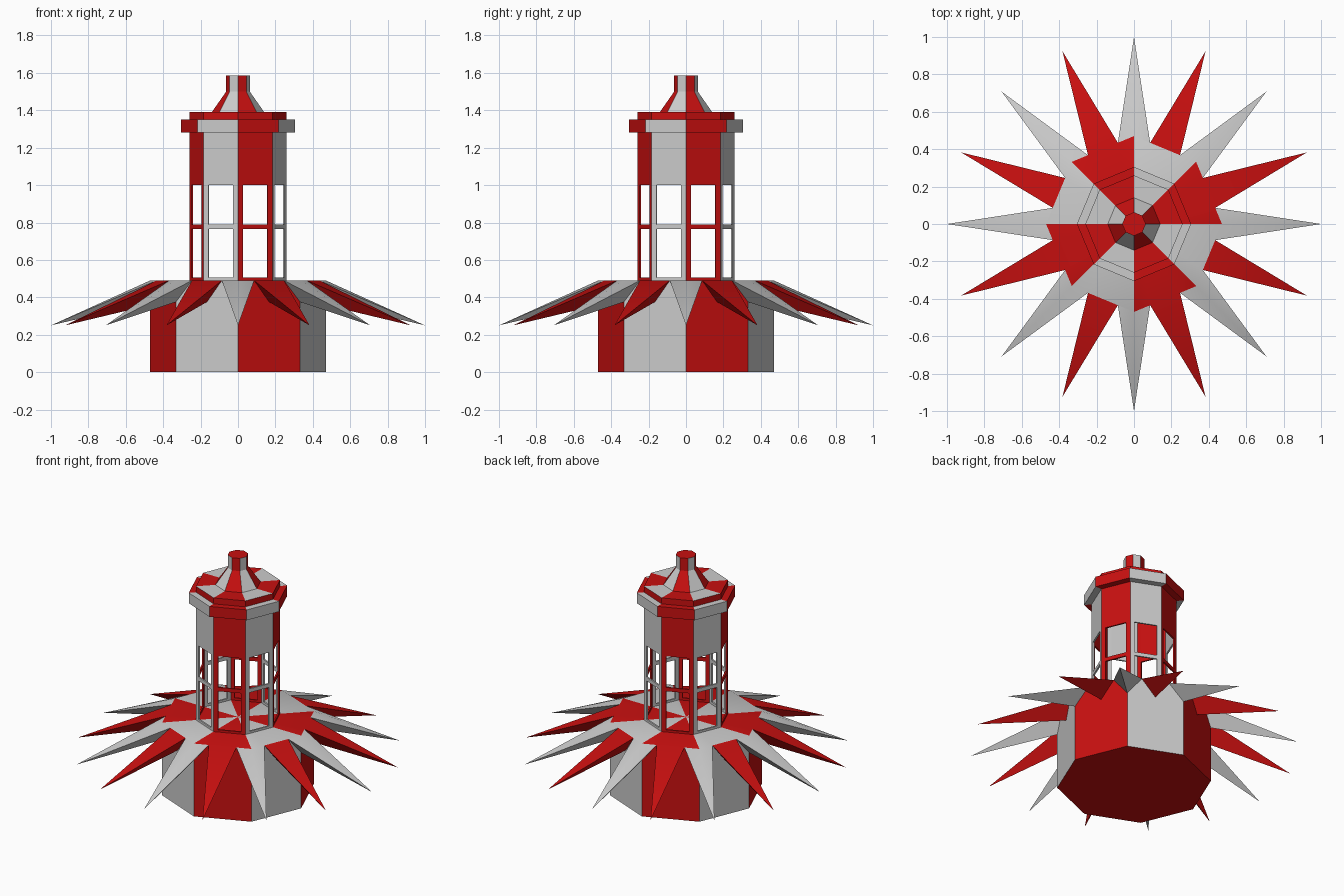
import bpy
import bmesh
from math import cos, sin, pi, radians
from mathutils import Vector

cube = bpy.data.objects.get("Cube")
if cube:
    bpy.data.objects.remove(cube)


def make_material(name, color):
    mat = bpy.data.materials.new(name)
    mat.use_nodes = True
    mat.diffuse_color = color
    mat.node_tree.nodes["Principled BSDF"].inputs["Base Color"].default_value = color
    return mat


RED, WHITE = 0, 1
MATERIALS = [make_material("red paint", (0.58, 0.005, 0.005, 1)),
             make_material("white paint", (0.6, 0.6, 0.6, 1))]
SIDES = 8
BASE_R, DECK_Z = 0.47, 0.49


def polar(r, degrees, z):
    a = radians(degrees)
    return Vector((r * cos(a), r * sin(a), z))


def finish(name, bm, recalc=True):
    """Weld the mesh and turn it into an object with both paints."""
    bmesh.ops.remove_doubles(bm, verts=bm.verts, dist=0.0002)
    if recalc:
        bmesh.ops.recalc_face_normals(bm, faces=bm.faces)
    mesh = bpy.data.meshes.new(name)
    bm.to_mesh(mesh)
    bm.free()
    for mat in MATERIALS:
        mesh.materials.append(mat)
    obj = bpy.data.objects.new(name, mesh)
    bpy.context.collection.objects.link(obj)
    return obj


def add_face(bm, points, paint):
    face = bm.faces.new([bm.verts.new(p) for p in points])
    face.material_index = paint


def octagon_part(name, profile, red_steps=()):
    """Sweep (radius, z) points round eight sides, alternating the paints."""
    bm = bmesh.new()
    for k in range(SIDES):
        a, b = k * 45, (k + 1) * 45
        for step, ((r0, z0), (r1, z1)) in enumerate(zip(profile, profile[1:])):
            points = [polar(r0, a, z0), polar(r0, b, z0),
                      polar(r1, b, z1), polar(r1, a, z1)]
            if r0 == 0:
                points.pop(0)
            elif r1 == 0:
                points.pop()
            add_face(bm, points, RED if step in red_steps else k % 2)
    return finish(name, bm)


# Base drum with a red underside
octagon_part("base_drum", [(0, 0), (BASE_R, 0), (BASE_R, DECK_Z)], red_steps=(0,))

# Deck sectors and the ring of drooping spikes
bm = bmesh.new()
apothem = BASE_R * cos(pi / SIDES)
valley_r = apothem / cos(pi / 16)
for k in range(SIDES):
    a = k * 45
    add_face(bm, [Vector((0, 0, DECK_Z)), polar(BASE_R, a, DECK_Z),
                  polar(valley_r, a + 11.25, DECK_Z),
                  polar(valley_r, a + 33.75, DECK_Z),
                  polar(BASE_R, a + 45, DECK_Z)], k % 2)
for i in range(16):
    a = i * 22.5
    on_corner = i % 2 == 0
    paint = WHITE if on_corner else RED
    tip = polar(1, a, 0.25)
    right = polar(valley_r, a - 11.25, DECK_Z)
    left = polar(valley_r, a + 11.25, DECK_Z)
    keel = polar(BASE_R if on_corner else apothem, a, 0.375)
    if on_corner:
        ridge = polar(BASE_R, a, DECK_Z)
        add_face(bm, [right, tip, ridge], paint)
        add_face(bm, [ridge, tip, left], paint)
    else:
        add_face(bm, [right, tip, left], paint)
    add_face(bm, [right, keel, tip], paint)
    add_face(bm, [keel, left, tip], paint)
skirt = finish("spiked_deck", bm, recalc=False)
bpy.ops.object.select_all(action="DESELECT")
skirt.select_set(True)
bpy.context.view_layer.objects.active = skirt
bpy.ops.object.shade_smooth_by_angle(angle=radians(30))

# Tower walls: each side is a panel with two openings and a crossbar
TOWER_R = 0.26
columns = [0, 0.14, 0.86, 1]
rows = [DECK_Z, 0.505, 0.765, 0.79, 1.0, 1.29]
open_rows = (1, 3)
bm = bmesh.new()
for k in range(SIDES):
    start, end = polar(TOWER_R, k * 45, 0), polar(TOWER_R, (k + 1) * 45, 0)
    for c, (u0, u1) in enumerate(zip(columns, columns[1:])):
        for r, (z0, z1) in enumerate(zip(rows, rows[1:])):
            if c == 1 and r in open_rows:
                continue
            p, q = start.lerp(end, u0), start.lerp(end, u1)
            low, high = Vector((0, 0, z0)), Vector((0, 0, z1))
            add_face(bm, [p + low, q + low, q + high, p + high], k % 2)
tower = finish("tower_walls", bm, recalc=False)
wall = tower.modifiers.new("wall thickness", "SOLIDIFY")
wall.thickness = 0.01
wall.offset = -1

# Eave band, red roof rim, cone and chimney
octagon_part("eave_band", [(0, 1.28), (0.305, 1.28), (0.305, 1.35), (0, 1.35)])
octagon_part("roof_rim", [(TOWER_R, 1.35), (TOWER_R, 1.39), (0, 1.39)], red_steps=(0,))
octagon_part("roof_cone", [(0.14, 1.39), (0.063, 1.5)])
octagon_part("chimney", [(0.063, 1.5), (0.063, 1.585), (0, 1.585)], red_steps=(1,))
